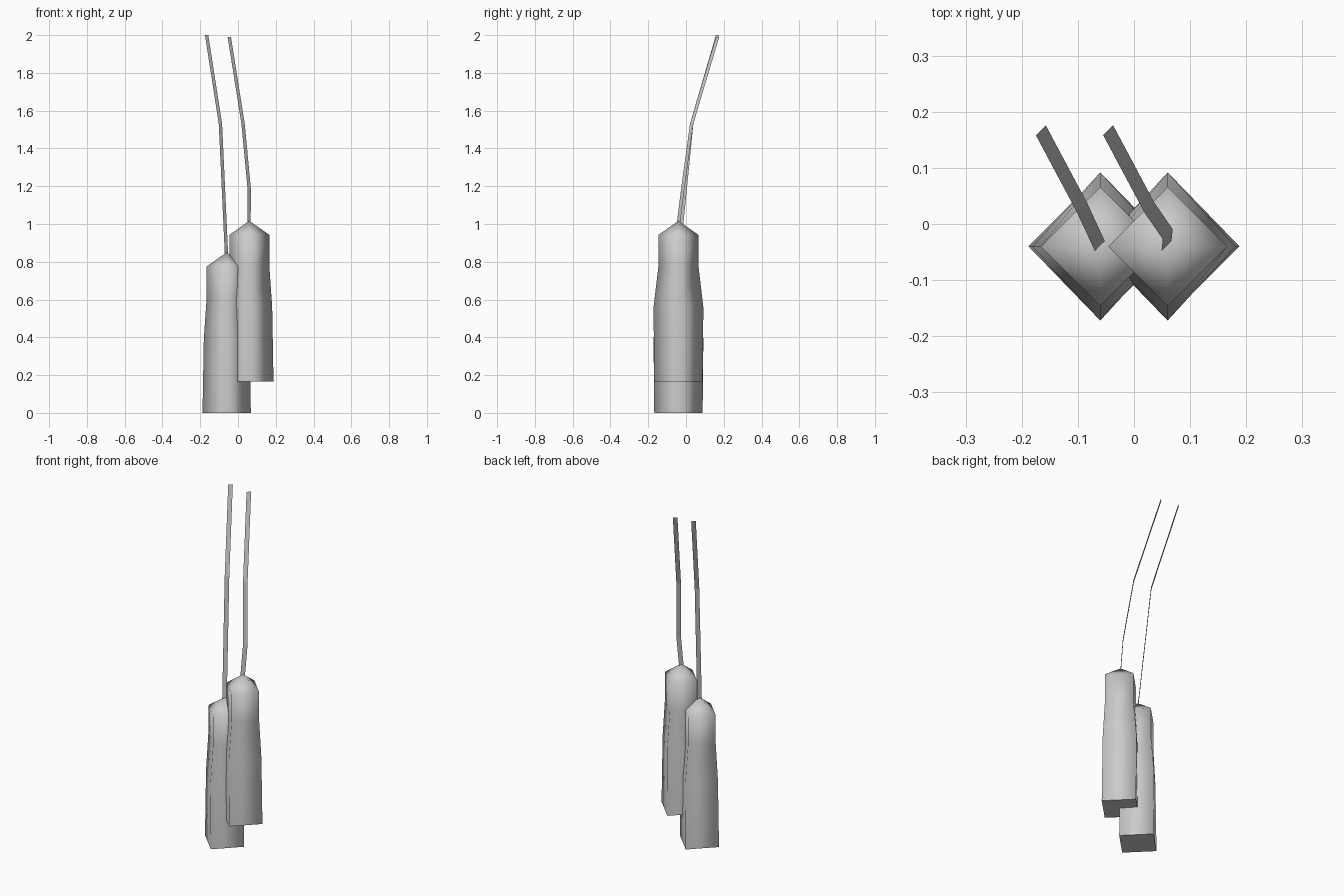
import bpy, bmesh
from mathutils import Vector

if "Cube" in bpy.data.objects:
    bpy.data.objects.remove(bpy.data.objects["Cube"])

grey = bpy.data.materials.new("plain grey")
grey.diffuse_color = (0.6, 0.6, 0.6, 1)
grey.use_nodes = True
grey.node_tree.nodes["Principled BSDF"].inputs["Base Color"].default_value = grey.diffuse_color


def make_object(name, bm):
    mesh = bpy.data.meshes.new(name)
    bm.to_mesh(mesh)
    bm.free()
    mesh.materials.append(grey)
    obj = bpy.data.objects.new(name, mesh)
    bpy.context.collection.objects.link(obj)
    return obj


# Four-sided handle body: (height, half width in x, half width in y)
PROFILE = [(0, 0.128, 0.128), (0.39, 0.121, 0.132),
           (0.61, 0.106, 0.106), (0.775, 0.106, 0.106)]
TIP = 0.85


def handle(name, x, y, z):
    bm = bmesh.new()
    rings = [[bm.verts.new((x + rx * cx, y + ry * cy, z + h))
              for cx, cy in ((1, 0), (0, 1), (-1, 0), (0, -1))]
             for h, rx, ry in PROFILE]
    for low, high in zip(rings, rings[1:]):
        for i in range(4):
            j = (i + 1) % 4
            bm.faces.new((low[i], low[j], high[j], high[i]))
    # pointed cap
    tip = bm.verts.new((x, y, z + TIP))
    for i in range(4):
        bm.faces.new((rings[-1][i], rings[-1][(i + 1) % 4], tip))
    for f in bm.faces:
        f.smooth = True
    # flat base with a crisp rim
    base = bm.faces.new(rings[0][::-1])
    for e in base.edges:
        e.smooth = False
    return make_object(name, bm)


# Flat ribbon cord following a bent path
def cord(name, path):
    half = Vector((1, 1, 0)).normalized() * 0.0125
    bm = bmesh.new()
    rows = [(bm.verts.new(Vector(p) - half), bm.verts.new(Vector(p) + half))
            for p in path]
    for a, b in zip(rows, rows[1:]):
        bm.faces.new((a[0], a[1], b[1], b[0]))
    return make_object(name, bm)


handle("low_handle", -0.06, -0.04, 0)
handle("high_handle", 0.06, -0.04, 0.167)
cord("low_cord", [(-0.061, -0.039, 0.84), (-0.093, 0.03, 1.53),
                  (-0.166, 0.167, 2.0)])
cord("high_cord", [(0.058, -0.039, 1.01), (0.06, -0.018, 1.18),
                   (0.027, 0.03, 1.53), (-0.046, 0.167, 1.99)])
